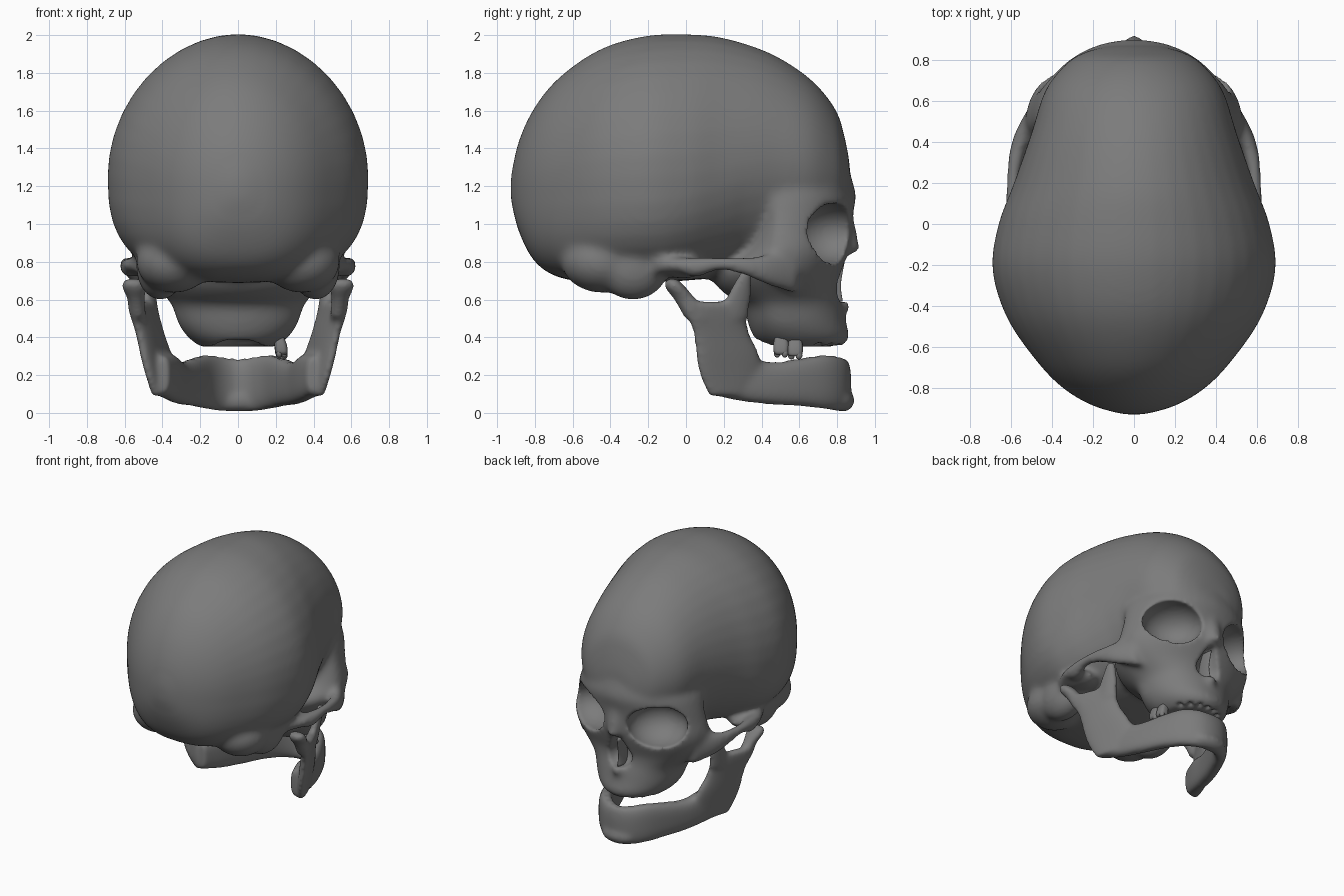
import bpy, bmesh, math
from mathutils import Vector as V, Matrix

if "Cube" in bpy.data.objects:
    bpy.data.objects.remove(bpy.data.objects["Cube"])

bone = bpy.data.materials.new("dark grey bone")
bone.use_nodes = True
bone.diffuse_color = (0.2, 0.2, 0.2, 1)
bone.node_tree.nodes["Principled BSDF"].inputs["Base Color"].default_value = (0.2, 0.2, 0.2, 1)


def ease(stations, steps=5):
    """Catmull-Rom interpolation of a list of number tuples."""
    out = []
    for i in range(len(stations) - 1):
        a, b, c, d = (stations[max(0, min(len(stations) - 1, i + k))] for k in (-1, 0, 1, 2))
        for s in range(steps):
            t = s / steps
            out.append([q + t / 2 * (r - p + t * (2 * p - 5 * q + 4 * r - e + t * (3 * (q - r) + e - p)))
                        for p, q, r, e in zip(a, b, c, d)])
    return out + [list(stations[-1])]


def ring(centre, u, v, power=2, v_low=None, power_low=None, count=40):
    """Superellipse whose two halves may differ in depth and squareness."""
    pts = []
    for k in range(count):
        ang = math.tau * k / count
        c, s = math.cos(ang), math.sin(ang)
        n = power if s >= 0 else power_low or power
        a = math.copysign(abs(c) ** (2 / n), c)
        b = math.copysign(abs(s) ** (2 / n), s)
        pts.append(V(centre) + V(u) * a + V(v if s > 0 or v_low is None else v_low) * b)
    return pts


def loft(bm, rings):
    loops = [[bm.verts.new(p) for p in r] for r in rings]
    for a, b in zip(loops, loops[1:]):
        for i in range(len(a)):
            j = (i + 1) % len(a)
            bm.faces.new((a[i], a[j], b[j], b[i]))
    bm.faces.new(loops[0])
    bm.faces.new(loops[-1])


def strut(bm, stations, axis, power=2, lean=0):
    """Tube of (x, y, z, half width, half depth) stations running along y or z."""
    side = V((0, 0, 1)) if axis == "y" else V((lean, 1, 0))
    loft(bm, [ring((x, y, z), (a, 0, 0), side * b, power) for x, y, z, a, b in ease(stations)])


def ball(bm, centre, radii, turn=0):
    m = Matrix.Translation(centre) @ Matrix.Rotation(turn, 4, "Z") @ Matrix.Diagonal((*radii, 1))
    bmesh.ops.create_uvsphere(bm, u_segments=32, v_segments=20, radius=1, matrix=m)


def make(name, bm):
    bmesh.ops.recalc_face_normals(bm, faces=bm.faces[:])
    mesh = bpy.data.meshes.new(name)
    bm.to_mesh(mesh)
    bm.free()
    mesh.materials.append(bone)
    mesh.shade_smooth()
    obj = bpy.data.objects.new(name, mesh)
    bpy.context.scene.collection.objects.link(obj)
    return obj


def fuse(obj, cutter, voxel, rounds):
    """Merge overlapping parts, carve the hollows and soften the result."""
    cutter.hide_render = True

    def remesh(size):
        mod = obj.modifiers.new("merge", "REMESH")
        mod.mode = "VOXEL"
        mod.voxel_size = size

    def soften(times):
        mod = obj.modifiers.new("soften", "SMOOTH")
        mod.factor, mod.iterations = 0.5, times

    remesh(voxel * 1.3)
    soften(rounds)
    cut = obj.modifiers.new("carve", "BOOLEAN")
    cut.operation, cut.solver, cut.object = "DIFFERENCE", "EXACT", cutter
    remesh(voxel)
    soften(6)
    graph = bpy.context.evaluated_depsgraph_get()
    graph.update()
    mesh = bpy.data.meshes.new_from_object(obj.evaluated_get(graph))
    obj.modifiers.clear()
    obj.data = mesh
    if not mesh.materials:
        mesh.materials.append(bone)
    for p in mesh.polygons:
        p.material_index = 0
    mesh.shade_smooth()
    bpy.data.objects.remove(cutter)


# Braincase: y, top, bottom, half width, height of widest point
bm = bmesh.new()
case = [(-.928, 1.25, 1.13, .05, 1.19), (-.885, 1.44, .96, .2, 1.19), (-.8, 1.62, .8, .345, 1.2),
        (-.667, 1.78, .715, .475, 1.22), (-.455, 1.925, .69, .62, 1.24), (-.22, 1.995, .69, .69, 1.25),
        (0, 2.005, .7, .66, 1.26), (.2, 1.985, .72, .585, 1.29), (.445, 1.905, .75, .5, 1.33),
        (.656, 1.77, .82, .43, 1.31), (.79, 1.61, .92, .32, 1.27), (.84, 1.46, 1.02, .23, 1.24),
        (.867, 1.32, 1.12, .13, 1.22)]
loft(bm, [ring((0, y, m), (w, 0, 0), (0, 0, t - m), 1.95, (0, 0, m - b),
               max(1.9, min(2.7, 2.5 - 2 * y)))
          for y, t, b, w, m in ease(case)])

# Face: z, half width, centre y, front y, back y
face = [(.35, .2, .58, .825, .42), (.4, .265, .55, .865, .36), (.47, .315, .52, .85, .33),
        (.57, .35, .5, .83, .3), (.62, .39, .5, .815, .22), (.69, .46, .5, .81, .15),
        (.77, .515, .49, .835, .15), (.86, .53, .5, .86, .28), (.96, .51, .5, .87, .34),
        (1.06, .49, .5, .885, .36), (1.15, .47, .48, .9, .3), (1.25, .42, .45, .875, .2),
        (1.38, .33, .4, .84, .1)]
loft(bm, [ring((0, c, z), (w, 0, 0), (0, f - c, 0), 2.05, (0, c - b, 0))
          for z, w, c, f, b in ease(face)])

# Nose bridge and spine
strut(bm, [(0, .8, .6, .05, .04), (0, .85, .565, .035, .03), (0, .88, .565, .016, .016)], "y")
strut(bm, [(0, .86, .85, .055, .065), (0, .85, .94, .06, .06), (0, .82, 1.06, .08, .06)], "z")

# Cheek arches, skull base behind the ears and jaw sockets
for s in (1, -1):
    strut(bm, [(s * .5, -.17, .78, .05, .05), (s * .56, -.05, .785, .05, .037),
               (s * .575, .05, .77, .05, .057), (s * .59, .18, .79, .035, .039),
               (s * .575, .32, .775, .04, .055), (s * .53, .45, .755, .048, .09),
               (s * .44, .59, .74, .06, .115)], "y")
    ball(bm, (s * .41, -.28, .775), (.13, .19, .178))
    ball(bm, (s * .34, -.44, .8), (.2, .22, .165))
    ball(bm, (s * .47, -.02, .765), (.1, .12, .055))
skull = make("skull_and_upper_face", bm)

# Eye sockets, pear-shaped nasal opening, palate and empty tooth sockets
bm = bmesh.new()
for s in (1, -1):
    ball(bm, (s * .285, .755, .952), (.212, .19, .16), -s * .6)
strut(bm, [(0, .83, .588, .05, .07), (0, .83, .62, .088, .11), (0, .83, .68, .1, .12),
           (0, .84, .75, .068, .11), (0, .84, .81, .035, .08), (0, .84, .83, .015, .05)], "z")
ball(bm, (0, .53, .335), (.14, .19, .085))
for k in range(7):
    ang = math.radians(36 + 18 * k)
    ball(bm, (.205 * math.cos(ang), .56 + .24 * math.sin(ang), .355), (.024, .024, .035))
fuse(skull, make("skull_cutter", bm), .015, 9)

# Thin wall inside the nasal opening
bm = bmesh.new()
strut(bm, [(0, .77, .59, .016, .06), (.004, .765, .68, .01, .055), (0, .78, .8, .014, .06)], "z")
make("nasal_septum", bm)

# Lower jaw body: x, y, bottom, top, half thickness
bm = bmesh.new()
half = [(0, .83, .005, .29, .045), (.09, .805, .008, .3, .05), (.17, .73, .02, .31, .052),
        (.24, .6, .035, .29, .056), (.305, .44, .045, .27, .057), (.36, .27, .065, .31, .055),
        (.405, .12, .1, .3, .04)]
path = ease([(-h[0], *h[1:]) for h in half[:0:-1]] + half)
rings = []
for i, (x, y, low, high, t) in enumerate(path):
    a, b = path[max(i - 1, 0)], path[min(i + 1, len(path) - 1)]
    across = V((a[1] - b[1], b[0] - a[0], 0)).normalized() * t
    rings.append(ring((x, y, (low + high) / 2), across, (0, 0, (high - low) / 2), 2.8))
loft(bm, rings)
ball(bm, (0, .83, .065), (.13, .062, .06))

# Rising branches, turned inward at the front, with their two upper prongs
for s in (1, -1):
    strut(bm, [(s * .395, .235, .09, .035, .115), (s * .41, .235, .2, .04, .165),
               (s * .435, .22, .31, .042, .17), (s * .465, .188, .42, .042, .15),
               (s * .495, .16, .52, .04, .16), (s * .51, .145, .59, .035, .165)],
          "z", 2.5, -s * .4)
    strut(bm, [(s * .525, .06, .5, .042, .07), (s * .54, -.005, .6, .047, .06),
               (s * .55, -.06, .67, .07, .055), (s * .555, -.075, .71, .05, .03)], "z")
    strut(bm, [(s * .46, .25, .5, .036, .08), (s * .47, .285, .63, .032, .065),
               (s * .48, .325, .76, .024, .032)], "z", 2, -s * .3)
jaw = make("lower_jaw", bm)

# Empty sockets along the lower gum
bm = bmesh.new()
for x, y, low, high, t in path[12:-12:3]:
    ball(bm, (x, y, high + .008), (.02, .02, .022))
fuse(jaw, make("jaw_cutter", bm), .012, 6)

# Two remaining upper molars on one side, each with a pair of cusps
for name, y, z in (("rear_molar", .503, .295), ("front_molar", .578, .285)):
    bm = bmesh.new()
    strut(bm, [(.232, y, z + .015, .024, .028), (.23, y, z + .03, .033, .039),
               (.225, y, z + .07, .032, .04), (.21, y, z + .13, .024, .028)], "z", 3)
    for s in (1, -1):
        ball(bm, (.232 + s * .014, y + s * .02, z + .02), (.016, .018, .022))
    make(name, bm)
